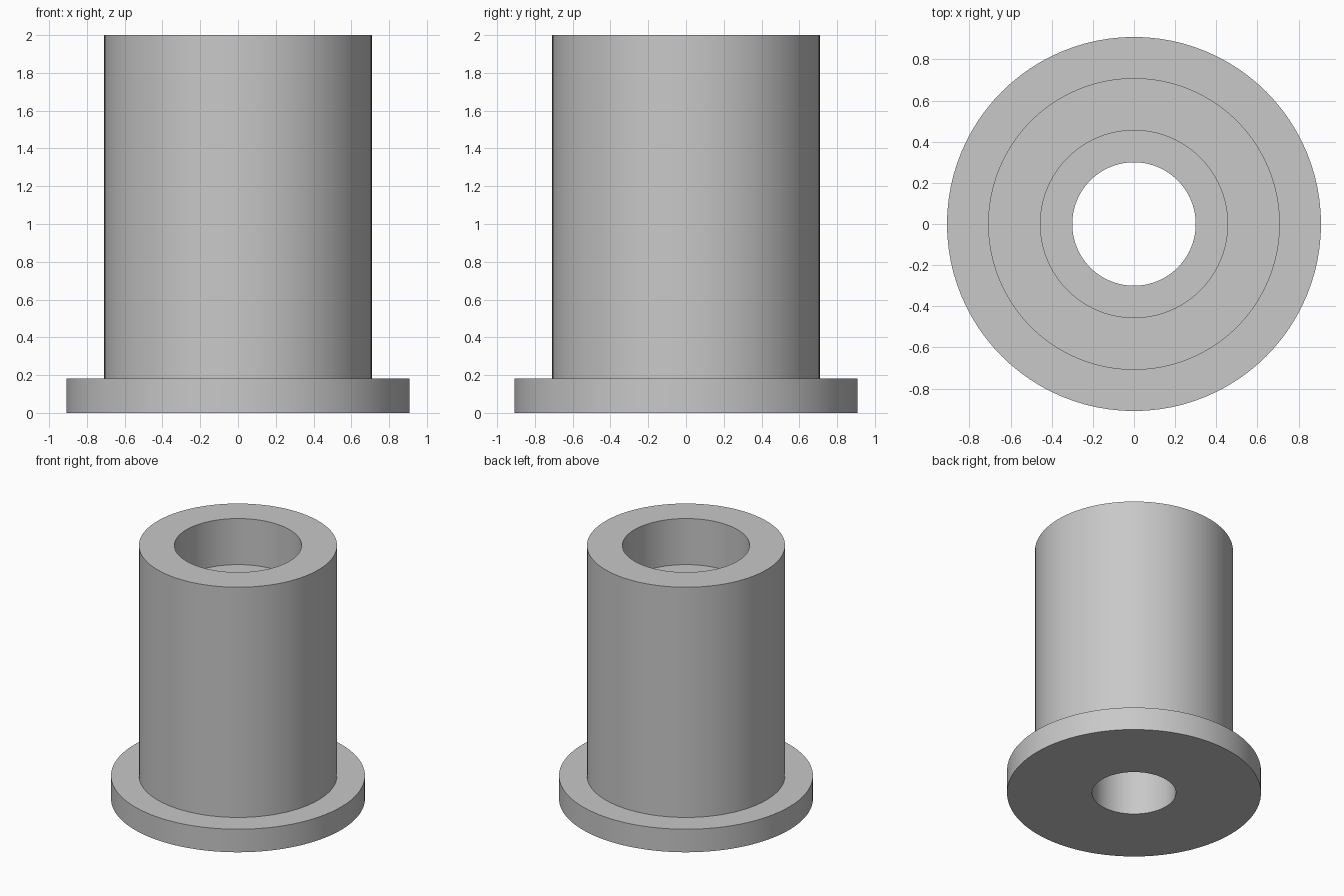
import bpy, bmesh
from math import radians, tau
from mathutils import Matrix, Vector

old = bpy.data.objects.get("Cube")
if old:
    bpy.data.objects.remove(old, do_unlink=True)

SIDES = 96
HEIGHT = 2.0
FLANGE_R, FLANGE_H = 0.909, 0.182
BODY_R = 0.709
COUNTERBORE_R, LEDGE_Z = 0.455, 1.636
BORE_R = 0.3

# Grey material
grey = bpy.data.materials.new("plain grey")
grey.use_nodes = True
colour = (0.58, 0.58, 0.58, 1.0)
grey.diffuse_color = colour
grey.node_tree.nodes["Principled BSDF"].inputs["Base Color"].default_value = colour


def lathe(name, profile):
    """Revolve a closed (radius, height) profile around the z axis."""
    bm = bmesh.new()
    rings = []
    for r, z in profile:
        start = Vector((r, 0, z))
        rings.append([bm.verts.new(Matrix.Rotation(tau * i / SIDES, 3, "Z") @ start)
                      for i in range(SIDES)])
    for a, b in zip(rings, rings[1:] + rings[:1]):
        for i in range(SIDES):
            j = (i + 1) % SIDES
            bm.faces.new((a[i], a[j], b[j], b[i]))
    bmesh.ops.recalc_face_normals(bm, faces=bm.faces)
    mesh = bpy.data.meshes.new(name)
    bm.to_mesh(mesh)
    bm.free()
    mesh.materials.append(grey)
    obj = bpy.data.objects.new(name, mesh)
    bpy.context.collection.objects.link(obj)
    bpy.ops.object.select_all(action="DESELECT")
    obj.select_set(True)
    bpy.context.view_layer.objects.active = obj
    bpy.ops.object.shade_smooth_by_angle(angle=radians(30))
    return obj


# Flanged sleeve with a through bore and a shallow counterbore at the top
lathe("flanged_bushing", [
    (BORE_R, 0),
    (FLANGE_R, 0),
    (FLANGE_R, FLANGE_H),
    (BODY_R, FLANGE_H),
    (BODY_R, HEIGHT),
    (COUNTERBORE_R, HEIGHT),
    (COUNTERBORE_R, LEDGE_Z),
    (BORE_R, LEDGE_Z),
])
